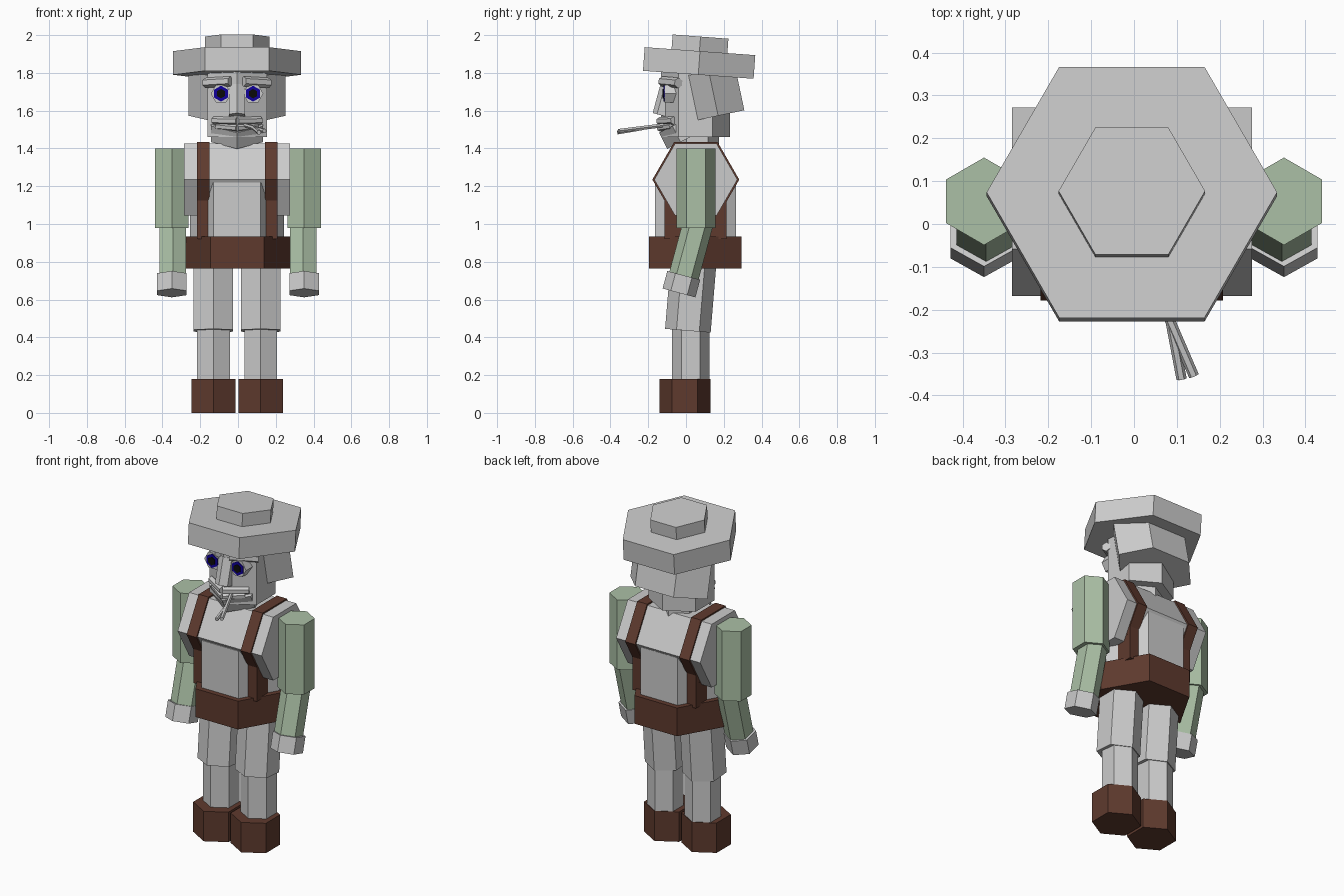
import bpy, bmesh, math
from mathutils import Vector

if "Cube" in bpy.data.objects:
    bpy.data.objects.remove(bpy.data.objects["Cube"])


def material(name, rgb):
    m = bpy.data.materials.new(name)
    m.diffuse_color = (*rgb, 1)
    m.use_nodes = True
    m.node_tree.nodes["Principled BSDF"].inputs["Base Color"].default_value = m.diffuse_color
    return m


GREEN = material("green_cloth", (0.41, 0.53, 0.38))
BROWN = material("brown_leather", (0.113, 0.042, 0.027))
BLUE = material("blue_iris", (0.005, 0.0, 0.32))
BLACK = material("black_pupil", (0.003, 0.003, 0.003))
CX = -0.005  # model's middle line


def prism(name, a, b, r, phase=0, mat=None, sy=1.0, sides=6):
    """Straight prism from a to b; phase turns its cross-section, sy squashes it."""
    a, b = Vector(a), Vector(b)
    z = (b - a).normalized()
    ref = Vector((1, 0, 0)) if abs(z.x) < 0.95 else Vector((0, 1, 0))
    x = (ref - z * ref.dot(z)).normalized()
    y = z.cross(x)
    mid = (a + b) / 2
    bm = bmesh.new()
    rings = []
    for p in (a, b):
        ring = []
        for k in range(sides):
            t = math.radians(phase) + math.tau * k / sides
            ring.append(bm.verts.new(p - mid + x * r * math.cos(t) + y * r * sy * math.sin(t)))
        rings.append(ring)
    low, high = rings
    bm.faces.new(low[::-1])
    bm.faces.new(high)
    for k in range(sides):
        j = (k + 1) % sides
        bm.faces.new((low[k], low[j], high[j], high[k]))
    me = bpy.data.meshes.new(name)
    bm.to_mesh(me)
    bm.free()
    if mat:
        me.materials.append(mat)
    ob = bpy.data.objects.new(name, me)
    ob.location = mid
    bpy.context.collection.objects.link(ob)
    return ob


# Hat, tilted slightly backwards
prism("hat_brim", (CX, 0.065, 1.79), (CX, 0.074, 1.915), 0.339)
prism("hat_crown", (CX, 0.067, 1.86), (CX, 0.077, 1.992), 0.171)

# Head, hair, chin and neck
prism("head", (CX, 0.05, 1.46), (CX, 0.05, 1.84), 0.182, 30)
prism("hair", (CX, 0.17, 1.573), (CX, 0.12, 1.81), 0.256, 0, sy=0.64)
prism("chin", (CX, 0.043, 1.47), (CX, 0.0, 1.555), 0.16, 30)
prism("neck", (CX, 0.06, 1.34), (CX, 0.06, 1.48), 0.115, 30)
prism("nose", (CX, -0.13, 1.575), (CX, -0.088, 1.73), 0.048, 30)

# Paired face parts
for side, s in (("left", 1), ("right", -1)):
    ex = CX + s * 0.085
    for part, front, r, phase, mat in (("eye_white", -0.115, 0.054, 0, None),
                                       ("iris", -0.120, 0.042, 30, BLUE),
                                       ("pupil", -0.125, 0.025, 30, BLACK)):
        prism(f"{side}_{part}", (ex, -0.05, 1.69), (ex, front, 1.69), r, phase, mat)
    prism(f"{side}_eyebrow", (CX + s * 0.035, -0.125, 1.755),
          (CX + s * 0.17, -0.04, 1.747), 0.027, 30)
    prism(f"{side}_moustache", (CX, -0.14, 1.545), (CX + s * 0.125, -0.065, 1.548), 0.021, 30)
    prism(f"{side}_lip", (CX, -0.14, 1.508), (CX + s * 0.105, -0.075, 1.518), 0.018, 30)

# Straw held in the mouth
prism("straw_stem", (0.03, -0.1, 1.525), (0.14, -0.355, 1.493), 0.012)
prism("straw_branch", (0.085, -0.225, 1.508), (0.111, -0.362, 1.485), 0.012)

# Torso and belt
prism("chest", (CX - 0.28, 0.052, 1.235), (CX + 0.28, 0.052, 1.235), 0.22)
prism("waist", (CX, 0.05, 0.88), (CX, 0.05, 1.22), 0.248)
prism("belt", (CX, 0.05, 0.765), (CX, 0.05, 0.935), 0.283, 0, BROWN)

# Braces, arms and legs, one set per side
for side, s in (("left", 1), ("right", -1)):
    bx = CX + s * 0.18
    prism(f"{side}_brace_upper", (bx - 0.033, 0.052, 1.235), (bx + 0.033, 0.052, 1.235),
          0.23, 0, BROWN)
    prism(f"{side}_brace_lower", (bx, 0.05, 0.92), (bx, 0.05, 1.2), 0.0465, 45, BROWN,
          sy=5.0, sides=4)

    ax = s * 0.35
    prism(f"{side}_upper_arm", (ax, 0.053, 0.98), (ax, 0.053, 1.40), 0.102, 30, GREEN)
    prism(f"{side}_forearm", (ax - s * 0.005, -0.015, 0.71), (ax - s * 0.005, 0.066, 1.01),
          0.08, 30, GREEN)
    prism(f"{side}_hand", (ax, -0.037, 0.635), (ax, -0.012, 0.728), 0.09, 30)

    lx = CX + s * 0.125
    prism(f"{side}_thigh", (lx, 0.01, 0.435), (lx, 0.042, 0.82), 0.121, 30)
    prism(f"{side}_shin", (lx, 0.025, 0.15), (lx, 0.025, 0.5), 0.1, 30)
    prism(f"{side}_shoe", (lx, -0.006, 0), (lx, -0.006, 0.18), 0.135, 30, BROWN)
